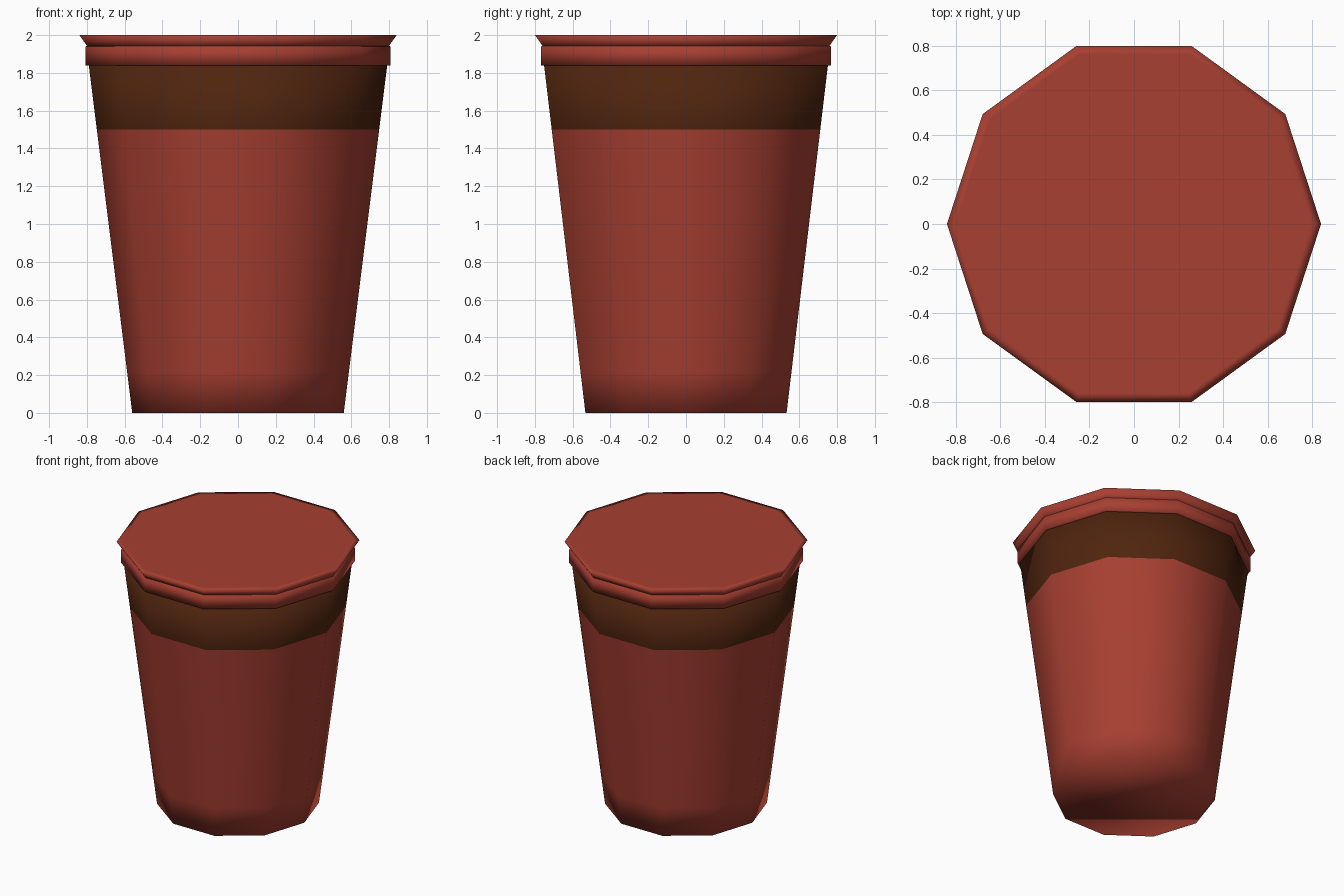
import bpy, bmesh, math

SIDES = 10

cube = bpy.data.objects.get("Cube")
if cube:
    bpy.data.objects.remove(cube, do_unlink=True)


def material(name, colour):
    mat = bpy.data.materials.new(name)
    mat.use_nodes = True
    mat.diffuse_color = colour
    mat.node_tree.nodes["Principled BSDF"].inputs["Base Color"].default_value = colour
    return mat


red = material("brick red", (0.39, 0.05, 0.031, 1))
brown = material("dark brown", (0.08, 0.018, 0.0045, 1))


def lathe(name, profile, mats, rule=None):
    """Closed ten-sided solid from (radius, height) points, bottom to top."""
    bm = bmesh.new()
    rings = []
    for r, z in profile:
        angles = [2 * math.pi * i / SIDES for i in range(SIDES)]
        rings.append([bm.verts.new((r * math.cos(a), r * math.sin(a), z)) for a in angles])
    for low, high in zip(rings, rings[1:]):
        for i in range(SIDES):
            j = (i + 1) % SIDES
            bm.faces.new((low[i], low[j], high[j], high[i]))
    bm.faces.new(rings[0][::-1])
    bm.faces.new(rings[-1])
    for f in bm.faces:
        f.smooth = True
        if rule:
            f.material_index = rule(f.calc_center_median().z)
    mesh = bpy.data.meshes.new(name)
    bm.to_mesh(mesh)
    bm.free()
    for m in mats:
        mesh.materials.append(m)
    obj = bpy.data.objects.new(name, mesh)
    bpy.context.collection.objects.link(obj)
    return obj


# Tapered cup body with a dark band under the lid
def cup_radius(z):
    return 0.56 + 0.125 * z


heights = (0, 0.22, 1.5, 1.86)
lathe("cup_body", [(cup_radius(z), z) for z in heights], [red, brown],
      lambda z: 1 if 1.5 < z < 1.85 else 0)

# Collar of the lid, hanging over the cup rim
lathe("lid_collar", [(0.78, 1.84), (0.808, 1.84), (0.808, 1.94), (0.78, 1.95)], [red])

# Flared lid top with a narrow border
lathe("lid_top", [(0.79, 1.93), (0.84, 2.0), (0.80, 2.0)], [red])
